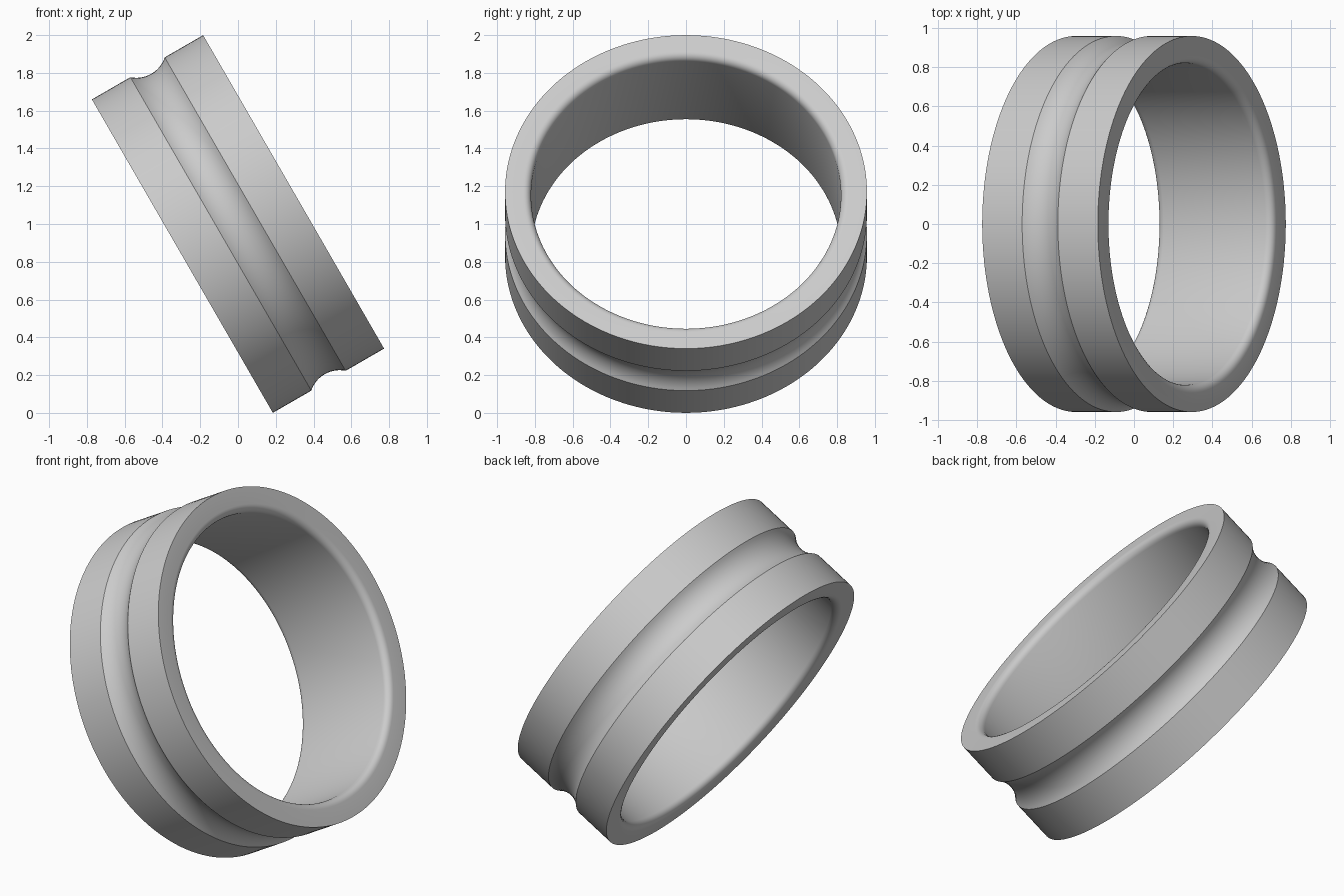
import bpy
import bmesh
from math import sin, cos, pi, radians, atan
from mathutils import Matrix, Vector

cube = bpy.data.objects.get("Cube")
if cube:
    bpy.data.objects.remove(cube, do_unlink=True)

OUTER, BORE, HALF = 0.958, 0.82, 0.34    # outer radius, bore radius, half width
FILLET = 0.04                            # rounding of the bore edges
GROOVE_HALF, GROOVE_DEPTH = 0.105, 0.04
SEGMENTS = 160


def arc(cx, cr, radius, start, end, steps):
    """Arc points as (axial, radial) pairs, angles in radians."""
    angles = [start + (end - start) * i / steps for i in range(steps + 1)]
    return [(cx + radius * cos(a), cr + radius * sin(a)) for a in angles]


# Plain grey metal
grey = bpy.data.materials.new("grey metal")
grey.use_nodes = True
colour = (0.6, 0.6, 0.6, 1)
grey.diffuse_color = colour
grey.node_tree.nodes["Principled BSDF"].inputs["Base Color"].default_value = colour

# Closed cross-section: outer band with concave groove, then rounded bore
spread = 2 * atan(GROOVE_DEPTH / GROOVE_HALF)
groove_radius = GROOVE_HALF / sin(spread)
groove_centre = OUTER + groove_radius * cos(spread)
profile = [(-HALF, OUTER)]
profile += arc(0, groove_centre, groove_radius, -pi / 2 - spread, -pi / 2 + spread, 14)
profile += [(HALF, OUTER)]
profile += arc(HALF - FILLET, BORE + FILLET, FILLET, 0, -pi / 2, 6)
profile += arc(FILLET - HALF, BORE + FILLET, FILLET, -pi / 2, -pi, 6)

# Revolve the section around the ring axis
bm = bmesh.new()
verts = [bm.verts.new((x, 0, r)) for x, r in profile]
edges = [bm.edges.new((v, verts[(i + 1) % len(verts)])) for i, v in enumerate(verts)]
bmesh.ops.spin(bm, geom=verts + edges, cent=(0, 0, 0), axis=(1, 0, 0),
               angle=2 * pi, steps=SEGMENTS, use_duplicate=False)
bmesh.ops.remove_doubles(bm, verts=bm.verts, dist=0.0001)
bmesh.ops.recalc_face_normals(bm, faces=bm.faces)

# Lean the ring and rest it on the ground
bm.transform(Matrix.Translation(Vector((0, 0, 1))) @ Matrix.Rotation(radians(-30), 4, "Y"))
mesh = bpy.data.meshes.new("grooved_ring")
bm.to_mesh(mesh)
bm.free()
mesh.materials.append(grey)
ring = bpy.data.objects.new("grooved_ring", mesh)
bpy.context.collection.objects.link(ring)

bpy.ops.object.select_all(action="DESELECT")
ring.select_set(True)
bpy.context.view_layer.objects.active = ring
bpy.ops.object.shade_smooth_by_angle(angle=radians(30))
